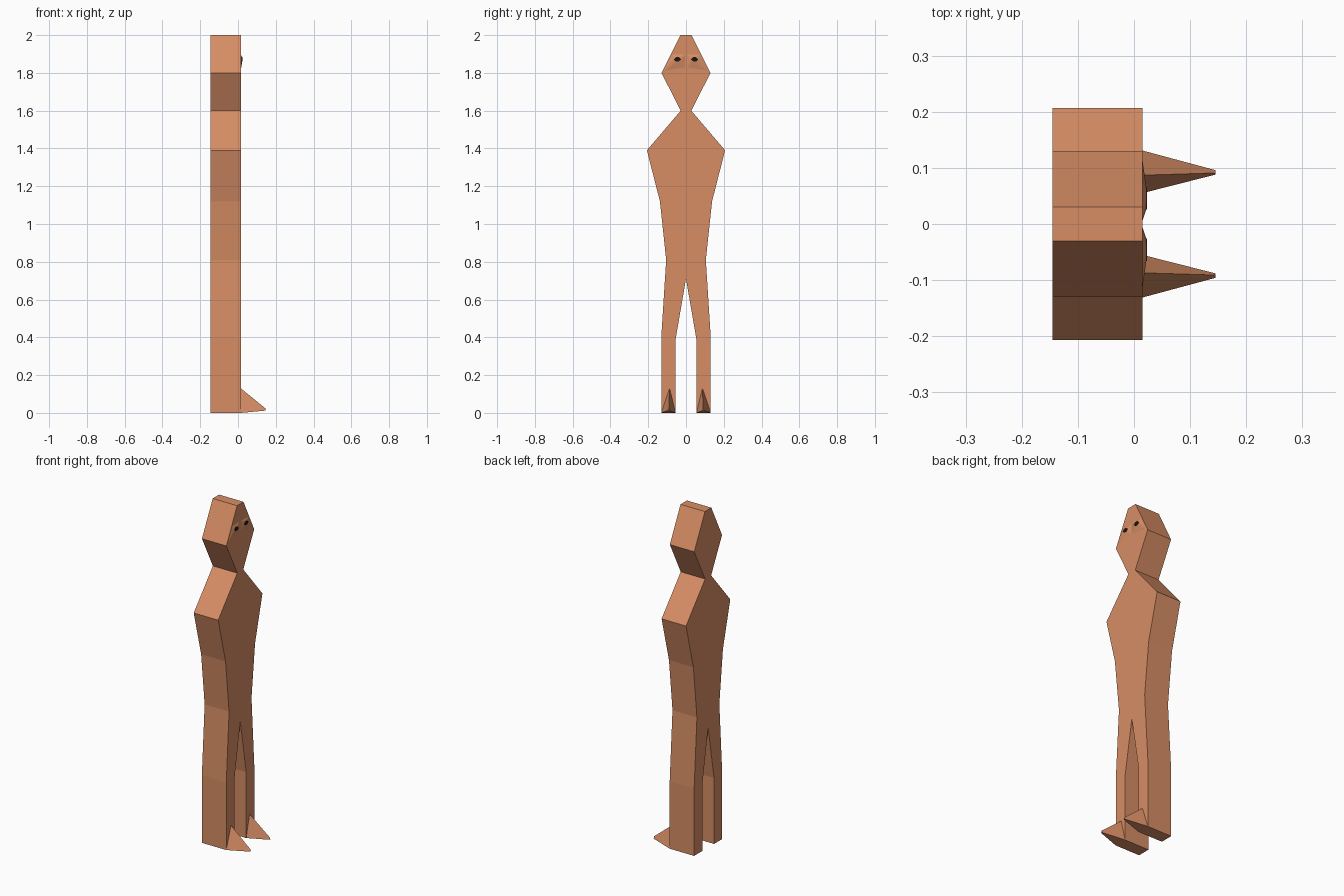
import bpy, bmesh
from mathutils import Vector

if "Cube" in bpy.data.objects:
    bpy.data.objects.remove(bpy.data.objects["Cube"])


def material(name, rgb):
    m = bpy.data.materials.new(name)
    m.diffuse_color = (*rgb, 1)
    m.use_nodes = True
    m.node_tree.nodes["Principled BSDF"].inputs["Base Color"].default_value = m.diffuse_color
    return m


skin = material("skin", (0.68, 0.27, 0.13))
black = material("black", (0.01, 0.008, 0.008))


def finish(bm, name, mat):
    bmesh.ops.recalc_face_normals(bm, faces=bm.faces)
    me = bpy.data.meshes.new(name)
    bm.to_mesh(me)
    bm.free()
    ob = bpy.data.objects.new(name, me)
    me.materials.append(mat)
    bpy.context.collection.objects.link(ob)
    return ob


def slab(name, outline, x0, x1, mat):
    """Extrude a (y, z) outline along x."""
    bm = bmesh.new()
    face = bm.faces.new([bm.verts.new((x0, y, z)) for y, z in outline])
    ext = bmesh.ops.extrude_face_region(bm, geom=[face])["geom"]
    moved = [v for v in ext if isinstance(v, bmesh.types.BMVert)]
    bmesh.ops.translate(bm, verts=moved, vec=Vector((x1 - x0, 0, 0)))
    return finish(bm, name, mat)


def hull(name, points, mat):
    bm = bmesh.new()
    for p in points:
        bm.verts.new(p)
    bmesh.ops.convex_hull(bm, input=bm.verts)
    return finish(bm, name, mat)


# Flat body: half outline from crown to heel, mirrored, joined at the crotch
FRONT = 0.015
half = [(0.03, 2.0), (0.13, 1.8), (0.028, 1.6), (0.207, 1.39), (0.138, 1.12),
        (0.105, 0.81), (0.131, 0.4), (0.131, 0.0), (0.055, 0.0), (0.055, 0.39)]
outline = half + [(0, 0.71)] + [(-y, z) for y, z in reversed(half)]
slab("body", outline, -0.145, FRONT, skin)

eye = [(0.026, 1.871), (0.038, 1.883), (0.053, 1.883),
       (0.066, 1.871), (0.053, 1.86), (0.038, 1.86)]

for side, s in (("left", 1), ("right", -1)):
    # Pointed foot
    hull(side + "_foot", [(FRONT, s * 0.131, 0), (FRONT, s * 0.055, 0),
                          (FRONT, s * 0.087, 0.13),
                          (0.145, s * 0.088, 0.012), (0.145, s * 0.096, 0.012),
                          (0.145, s * 0.091, 0.024)], skin)
    # Shallow cheek rising to the eye
    base = [(0, 1.9), (0.078, 1.9), (0.128, 1.8), (0, 1.82)]
    hull(side + "_cheek", [(FRONT - 0.002, s * y, z) for y, z in base]
         + [(0.022, s * y, z) for y, z in eye], skin)
    # Flat hexagonal eye
    slab(side + "_eye", [(s * y, z) for y, z in eye], 0.021, 0.0235, black)
